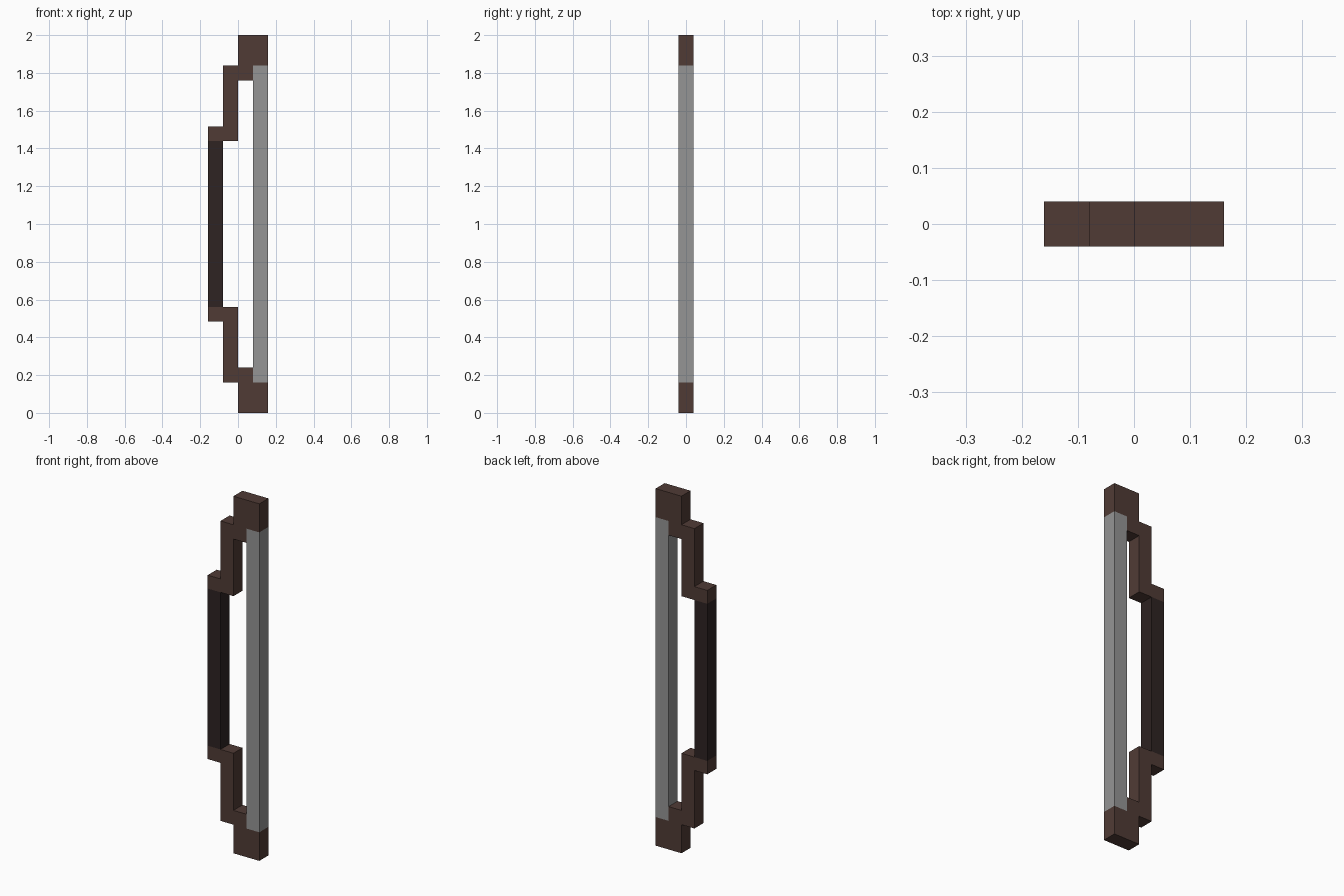
import bpy
import bmesh

cube = bpy.data.objects.get("Cube")
if cube:
    bpy.data.objects.remove(cube, do_unlink=True)

HALF_DEPTH = 0.04


def make_material(name, rgb):
    """Flat colour given as 0-255 sRGB, stored as linear."""
    lin = [((c / 255 + 0.055) / 1.055) ** 2.4 for c in rgb]
    mat = bpy.data.materials.new(name)
    mat.use_nodes = True
    mat.diffuse_color = (*lin, 1)
    bsdf = mat.node_tree.nodes["Principled BSDF"]
    bsdf.inputs["Base Color"].default_value = (*lin, 1)
    bsdf.inputs["Roughness"].default_value = 0.9
    return mat


def extrude_profile(name, points, mat):
    """Extrude an x-z outline through the depth of the bow."""
    bm = bmesh.new()
    face = bm.faces.new([bm.verts.new((x, -HALF_DEPTH, z)) for x, z in points])
    result = bmesh.ops.extrude_face_region(bm, geom=[face])
    verts = [v for v in result["geom"] if isinstance(v, bmesh.types.BMVert)]
    bmesh.ops.translate(bm, verts=verts, vec=(0, 2 * HALF_DEPTH, 0))
    bmesh.ops.recalc_face_normals(bm, faces=bm.faces)
    mesh = bpy.data.meshes.new(name)
    bm.to_mesh(mesh)
    bm.free()
    mesh.materials.append(mat)
    obj = bpy.data.objects.new(name, mesh)
    bpy.context.collection.objects.link(obj)
    return obj


def rectangle(x0, x1, z0, z1):
    return [(x0, z0), (x1, z0), (x1, z1), (x0, z1)]


wood = make_material("brown wood", (80, 59, 53))
leather = make_material("dark grip", (46, 35, 34))
string = make_material("grey string", (149, 149, 149))

# Stepped limb from the tip to the grip, mirrored for the upper half
limb = [(0, 0), (0.16, 0), (0.16, 0.16), (0.08, 0.16), (0.08, 0.24), (0, 0.24),
        (0, 0.56), (-0.16, 0.56), (-0.16, 0.485), (-0.08, 0.485),
        (-0.08, 0.16), (0, 0.16)]
extrude_profile("lower_limb", limb, wood)
extrude_profile("upper_limb", [(x, 2 - z) for x, z in limb], wood)

# Straight grip and bowstring
extrude_profile("grip", rectangle(-0.16, -0.08, 0.56, 1.44), leather)
extrude_profile("bowstring", rectangle(0.08, 0.16, 0.16, 1.84), string)
